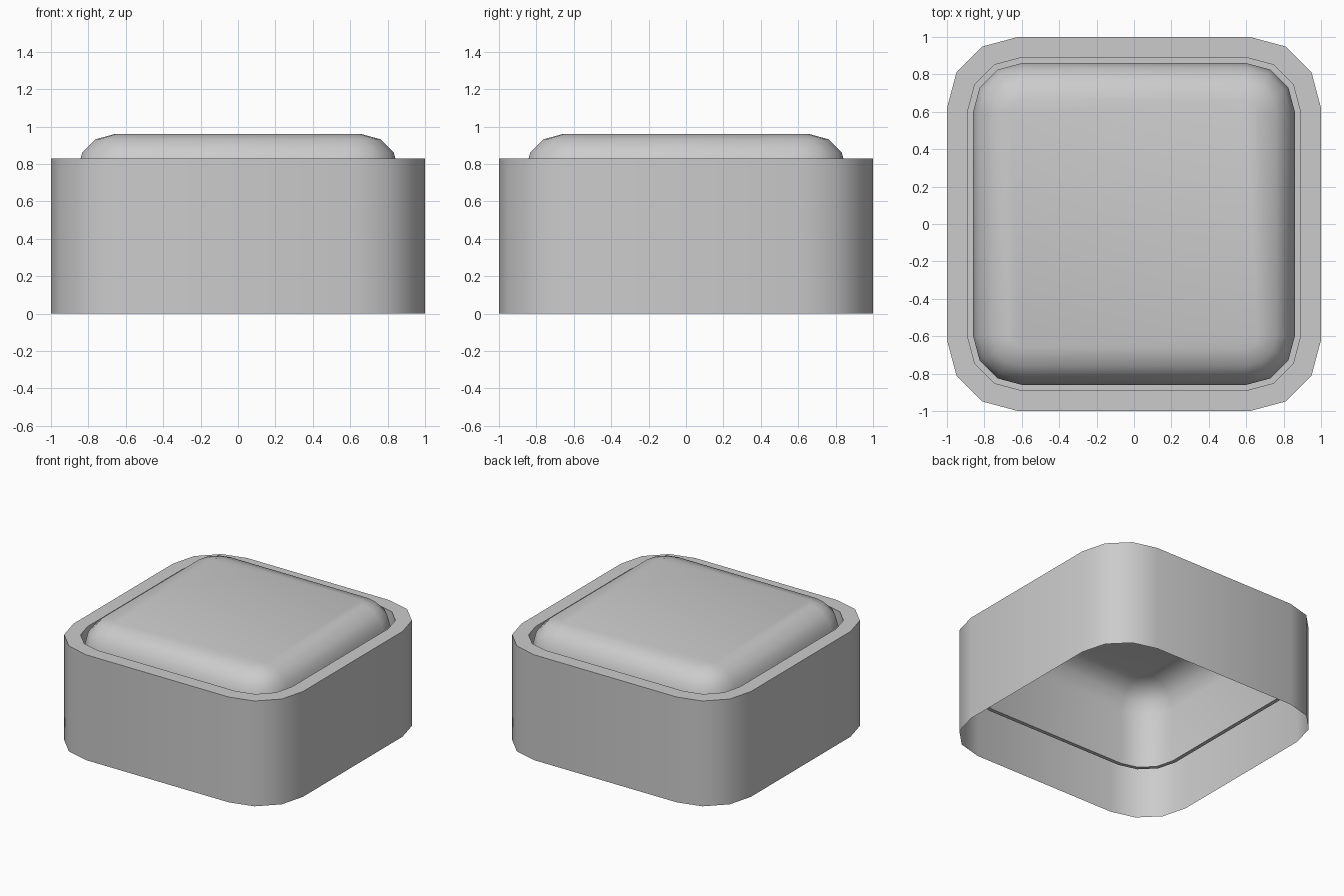
import bpy, bmesh, math

if "Cube" in bpy.data.objects:
    bpy.data.objects.remove(bpy.data.objects["Cube"])

STEPS = 3  # segments per rounded corner


def ring(bm, core, radius, z):
    """Rounded square: corner centres at +-core, rounded by radius."""
    verts = []
    for q in range(4):
        mid = math.radians(45 + 90 * q)
        cx = math.copysign(core, math.cos(mid))
        cy = math.copysign(core, math.sin(mid))
        for i in range(STEPS + 1):
            a = math.radians(90 * q + 90 * i / STEPS)
            verts.append(bm.verts.new((cx + radius * math.cos(a),
                                       cy + radius * math.sin(a), z)))
    return verts


def loft(name, profile, cap=False):
    """Skin a stack of rounded squares given as (core, radius, z)."""
    bm = bmesh.new()
    rings = [ring(bm, *p) for p in profile]
    n = len(rings[0])
    for a, b in zip(rings, rings[1:]):
        for i in range(n):
            j = (i + 1) % n
            bm.faces.new((a[i], a[j], b[j], b[i]))
    if cap:
        bm.faces.new(rings[-1])
    mesh = bpy.data.meshes.new(name)
    bm.to_mesh(mesh)
    bm.free()
    ob = bpy.data.objects.new(name, mesh)
    bpy.context.collection.objects.link(ob)
    bpy.ops.object.select_all(action='DESELECT')
    ob.select_set(True)
    bpy.context.view_layer.objects.active = ob
    bpy.ops.object.shade_smooth_by_angle(angle=math.radians(40))
    return ob


RIM, GROOVE, TOP = 0.83, 0.33, 0.96

# Open-bottomed housing: outer wall, flat rim, inner wall, narrow groove floor
loft("housing", [(0.62, 0.38, 0), (0.62, 0.38, RIM), (0.60, 0.29, RIM),
                 (0.60, 0.29, GROOVE), (0.60, 0.26, GROOVE)])

# Hollow button: straight skirt rising into a rounded top edge
bevel = 0.20
profile = [(0.60, 0.26, GROOVE)]
for i in range(4):
    a = math.radians(30 * i)
    profile.append((0.60, 0.06 + bevel * math.cos(a), TOP - bevel + bevel * math.sin(a)))
loft("button", profile, cap=True)
